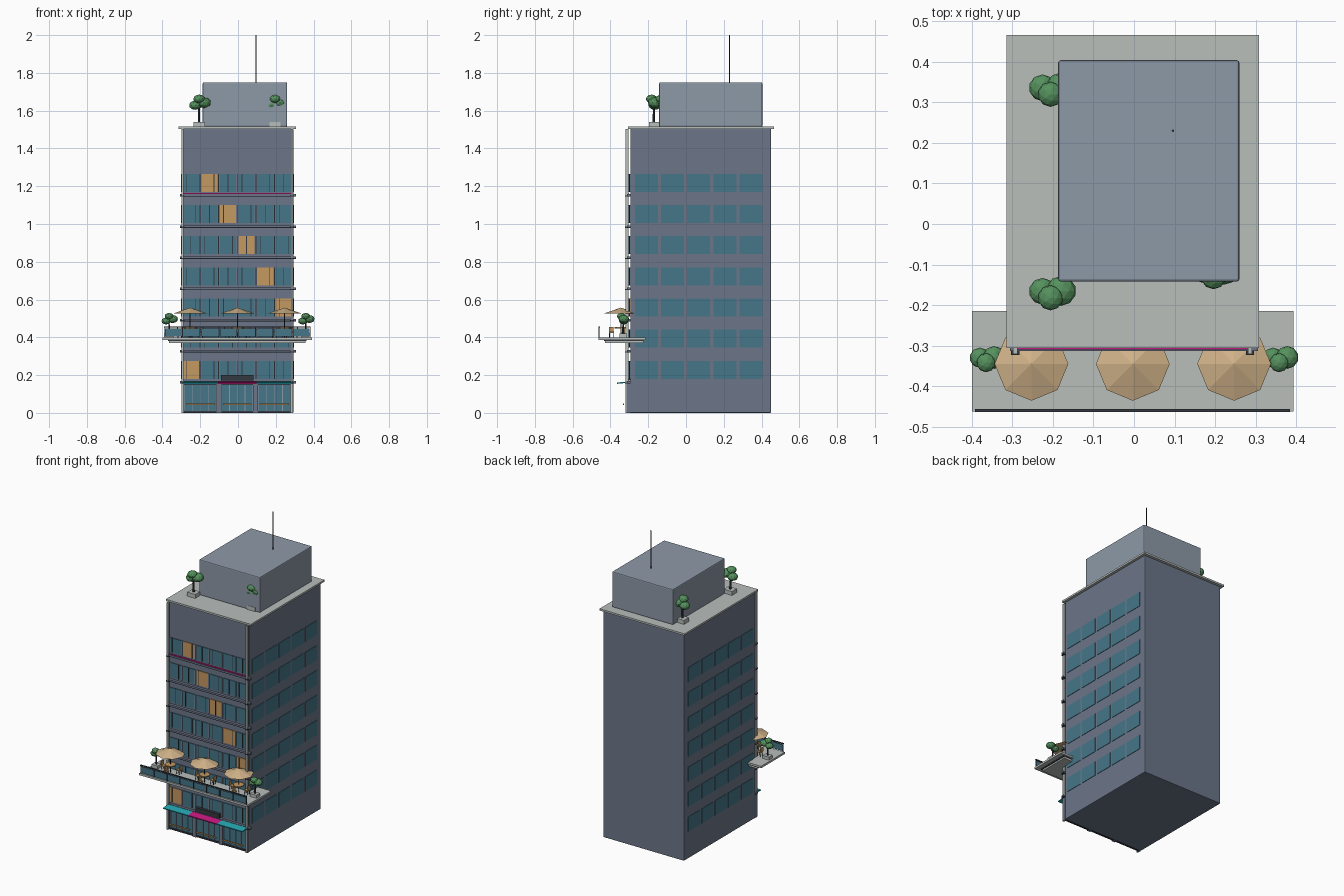
import bpy
import bmesh
from math import pi
from mathutils import Matrix, Vector

if "Cube" in bpy.data.objects:
    bpy.data.objects.remove(bpy.data.objects["Cube"])


def material(name, rgb):
    m = bpy.data.materials.new(name)
    m.use_nodes = True
    m.diffuse_color = (*rgb, 1)
    m.node_tree.nodes["Principled BSDF"].inputs["Base Color"].default_value = (*rgb, 1)
    return m


WALL = material("slate wall", (0.15, 0.18, 0.25))
PALE = material("pale slate", (0.27, 0.32, 0.39))
STONE = material("concrete", (0.48, 0.52, 0.50))
GLASS = material("teal glass", (0.06, 0.18, 0.25))
WARM = material("warm amber", (0.56, 0.32, 0.12))
TAN = material("tan canvas", (0.64, 0.45, 0.25))
GREEN = material("leaf green", (0.09, 0.28, 0.11))
PINK = material("magenta", (0.58, 0.01, 0.22))
CYAN = material("cyan", (0.02, 0.40, 0.46))
DARK = material("dark metal", (0.035, 0.04, 0.05))


class Part:
    """Collects primitives of one colour into a single named object."""

    def __init__(self, name, mat):
        self.name, self.mat, self.bm = name, mat, bmesh.new()

    def box(self, x0, x1, y0, y1, z0, z1, tilt=0):
        mid = Vector((x0 + x1, y0 + y1, z0 + z1)) / 2
        m = (Matrix.Translation(mid) @ Matrix.Rotation(tilt, 4, "X")
             @ Matrix.Diagonal((x1 - x0, y1 - y0, z1 - z0, 1)))
        bmesh.ops.create_cube(self.bm, size=1, matrix=m)

    def cyl(self, x, y, z0, z1, r0, r1=None, n=8):
        bmesh.ops.create_cone(self.bm, cap_ends=True, segments=n, radius1=r0,
                              radius2=r0 if r1 is None else r1, depth=z1 - z0,
                              matrix=Matrix.Translation((x, y, (z0 + z1) / 2)))

    def blob(self, x, y, z, r):
        bmesh.ops.create_icosphere(self.bm, subdivisions=2, radius=r,
                                   matrix=Matrix.Translation((x, y, z))
                                   @ Matrix.Diagonal((1, 1, 0.75, 1)))

    def done(self, bevel=0):
        me = bpy.data.meshes.new(self.name)
        self.bm.to_mesh(me)
        self.bm.free()
        me.materials.append(self.mat)
        ob = bpy.data.objects.new(self.name, me)
        bpy.context.collection.objects.link(ob)
        if bevel:
            mod = ob.modifiers.new("Bevel", "BEVEL")
            mod.width, mod.segments = bevel, 2


X0, X1, FRONT, BACK = -0.3, 0.293, -0.295, 0.45

# Main masses
tower = Part("tower", WALL)
tower.box(X0, X1, FRONT, BACK, 0, 1.503)
tower.done(0.004)
roof = Part("roof_slab", STONE)
roof.box(-0.315, 0.308, -0.306, 0.466, 1.503, 1.515)
roof.done()
house = Part("roof_house", PALE)
house.box(-0.187, 0.26, -0.142, 0.404, 1.515, 1.75)
house.done(0.006)
mast = Part("antenna", DARK)
mast.cyl(0.096, 0.23, 1.75, 2.0, 0.003)
mast.done()

# Windows, sills and mullions for the seven floors
glass = Part("windows", GLASS)
lit = Part("lit_windows", WARM)
sills = Part("sills", WALL)
mullions = Part("mullions", PALE)
frames = Part("window_frames", DARK)
for row in range(7):
    z = 0.18 + 0.165 * row
    for col in range(6):
        x = -0.25 + 0.0985 * col
        pane = lit if (row + col) % 7 == 0 else glass
        pane.box(x - 0.043, x + 0.043, FRONT - 0.004, FRONT + 0.003, z, z + 0.096)
        shift = 0.024 * ((row + 2 * col) % 3 - 1)
        frames.box(x + shift - 0.002, x + shift + 0.002, FRONT - 0.007, FRONT, z, z + 0.096)
        if col:
            mullions.box(x - 0.052, x - 0.047, FRONT - 0.009, FRONT, z, z + 0.096)
    for i in range(5):
        y = -0.271 + 0.1385 * i
        for wall in (X0, X1):
            glass.box(wall - 0.003, wall + 0.003, y, y + 0.122, z, z + 0.096)
    sills.box(-0.306, 0.306, -0.313, FRONT, z - 0.021, z - 0.012)
    frames.box(-0.306, 0.306, -0.312, FRONT, z - 0.025, z - 0.021)
neon = Part("neon_strip", PINK)
neon.box(-0.295, 0.29, -0.309, -0.302, 1.158, 1.163)
neon.done()

# Corner posts with brackets on each floor
posts = Part("corner_posts", STONE)
for x in (-0.293, 0.286):
    posts.box(x - 0.005, x + 0.005, -0.321, -0.305, 0, 1.503)
    for row in range(7):
        frames.box(x - 0.01, x + 0.01, -0.323, FRONT, 0.155 + 0.165 * row, 0.161 + 0.165 * row)
posts.done()

# Shop fronts: piers, glazing, amber rails and awnings
for x in (X0 + 0.008, -0.101, 0.093, X1 - 0.008):
    half = 0.013 if abs(x) < 0.2 else 0.007
    sills.box(x - half, x + half, -0.314, FRONT, 0, 0.17)
rails = Part("shop_rails", WARM)
awnings = Part("side_awnings", CYAN)
canopy = Part("centre_awning", PINK)
for a, b, cover in ((-0.284, -0.115, awnings), (-0.087, 0.079, canopy), (0.107, 0.278, awnings)):
    glass.box(a, b, FRONT - 0.005, FRONT, 0.01, 0.148)
    frames.box(a, b, FRONT - 0.012, FRONT, 0, 0.01)
    frames.box(a, b, FRONT - 0.012, FRONT, 0.148, 0.156)
    for i in range(5):
        x = a + (b - a) * i / 4
        mullions.box(x - 0.002, x + 0.002, FRONT - 0.01, FRONT, 0.01, 0.15)
    rails.box(a + 0.008, b - 0.008, -0.334, -0.327, 0.042, 0.05)
    pad = 0.024 if cover is canopy else 0.01
    cover.box(a - pad, b + pad, -0.365, -0.3, 0.157, 0.164, 0.1)
frames.box(-0.09, 0.082, -0.318, FRONT, 0.172, 0.2)
rails.done()
awnings.done()
canopy.done()

# Terrace wrapped around the front
deck = Part("terrace", STONE)
deck.box(-0.4, 0.393, -0.463, -0.215, 0.387, 0.4)
deck.box(-0.365, 0.358, -0.43, -0.225, 0.37, 0.38)
deck.done()
under = Part("terrace_core", DARK)
under.box(-0.37, 0.363, -0.435, -0.225, 0.38, 0.387)
under.done()
frames.box(-0.392, 0.385, -0.464, -0.456, 0.451, 0.457)
for i in range(9):
    x = -0.39 + 0.0966 * i
    frames.box(x - 0.002, x + 0.002, -0.463, -0.457, 0.4, 0.455)
    if i < 8:
        glass.box(x + 0.004, x + 0.0926, -0.462, -0.458, 0.405, 0.447)

# Umbrellas, tables and chairs
shades = Part("umbrellas", TAN)
seats = Part("tables_and_chairs", WARM)
for x in (-0.253, -0.003, 0.247):
    y = -0.345
    shades.cyl(x, y, 0.526, 0.557, 0.091, 0.0)
    frames.cyl(x, y, 0.4, 0.535, 0.0025)
    seats.cyl(x, y, 0.448, 0.454, 0.034)
    for sx, sy in ((-1, 0.2), (1, 0.2), (0, -1)):
        cx, cy = x + 0.055 * sx, y + 0.05 * sy
        seats.box(cx - 0.013, cx + 0.013, cy - 0.013, cy + 0.013, 0.424, 0.43)
        seats.box(cx + 0.013 * sx - 0.003, cx + 0.013 * sx + 0.003,
                  cy - 0.012, cy + 0.012, 0.43, 0.456)
        for lx in (-0.01, 0.01):
            for ly in (-0.01, 0.01):
                frames.cyl(cx + lx, cy + ly, 0.4, 0.425, 0.002, n=4)
shades.done()
seats.done()

# Potted trees on the roof and terrace
leaves = Part("foliage", GREEN)
pots = Part("planters", STONE)
trunks = Part("tree_trunks", DARK)
for x, y, z, s in ((-0.206, 0.332, 1.515, 1), (-0.206, -0.17, 1.515, 1), (0.196, -0.118, 1.515, 1),
                   (-0.365, -0.333, 0.4, 0.76), (0.358, -0.333, 0.4, 0.76)):
    pots.box(x - 0.03 * s, x + 0.03 * s, y - 0.026 * s, y + 0.026 * s, z, z + 0.026 * s)
    trunks.cyl(x, y, z + 0.02 * s, z + 0.12 * s, 0.007 * s, 0.005 * s, 6)
    for dx, dy, dz, r in ((0.026, 0.005, 0.127, 0.037), (-0.02, 0.004, 0.114, 0.033),
                          (0.0, -0.012, 0.147, 0.031)):
        leaves.blob(x + dx * s, y + dy * s, z + dz * s, r * s)
for part in (leaves, pots, trunks, glass, lit, sills, mullions, frames):
    part.done()
